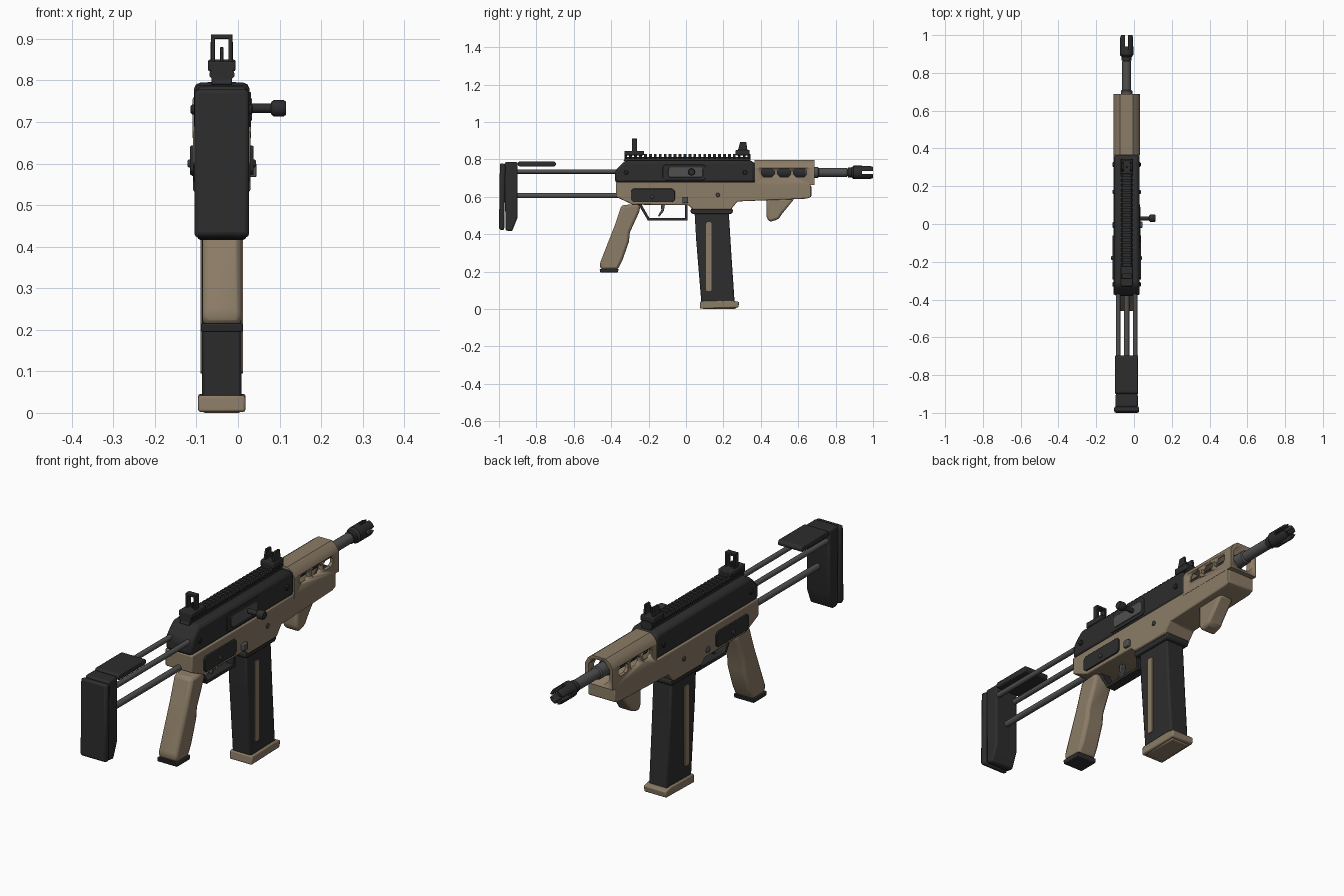
import bpy, bmesh, math
from mathutils import Vector

if "Cube" in bpy.data.objects:
    bpy.data.objects.remove(bpy.data.objects["Cube"])

CX = -0.039  # centre plane of the body


def material(name, rgb):
    m = bpy.data.materials.new(name)
    m.use_nodes = True
    m.diffuse_color = (*rgb, 1)
    bsdf = m.node_tree.nodes["Principled BSDF"]
    bsdf.inputs["Base Color"].default_value = (*rgb, 1)
    bsdf.inputs["Roughness"].default_value = 0.6
    return m


DARK = material("charcoal", (0.026, 0.026, 0.026))
TAN = material("tan", (0.26, 0.20, 0.133))
STEEL = material("steel grey", (0.08, 0.08, 0.08))


def finish(name, bm, mat, bevel=0.0, segments=2):
    bmesh.ops.recalc_face_normals(bm, faces=bm.faces)
    mesh = bpy.data.meshes.new(name)
    bm.to_mesh(mesh)
    bm.free()
    mesh.materials.append(mat)
    ob = bpy.data.objects.new(name, mesh)
    bpy.context.collection.objects.link(ob)
    bpy.ops.object.select_all(action='DESELECT')
    ob.select_set(True)
    bpy.context.view_layer.objects.active = ob
    bpy.ops.object.shade_smooth_by_angle(angle=math.radians(35))
    if bevel:
        mod = ob.modifiers.new("soft edges", 'BEVEL')
        mod.width, mod.segments = bevel, segments
        mod.limit_method = 'ANGLE'
    return ob


def prism(name, pts, a, b, mat, bevel=0.006, axis='X'):
    """Extrude a (y, z) profile along x, or an (x, z) profile along y."""
    bm = bmesh.new()
    place = (lambda p, t: (t, p[0], p[1])) if axis == 'X' else (lambda p, t: (p[0], t, p[1]))
    face = bm.faces.new([bm.verts.new(place(p, a)) for p in pts])
    ext = bmesh.ops.extrude_face_region(bm, geom=[face])
    step = Vector(place((0, 0), b - a))
    bmesh.ops.translate(bm, vec=step, verts=[v for v in ext["geom"] if isinstance(v, bmesh.types.BMVert)])
    return finish(name, bm, mat, bevel)


def body(name, pts, width, mat, bevel=0.006):
    return prism(name, pts, CX - width / 2, CX + width / 2, mat, bevel)


def box(name, x, y, z, mat, bevel=0.004):
    return prism(name, [(y[0], z[0]), (y[1], z[0]), (y[1], z[1]), (y[0], z[1])], x[0], x[1], mat, bevel)


def lathe(name, pts, centre, mat, axis='Y', sides=20):
    """Turn (distance, radius) pairs around a line along x or y."""
    bm = bmesh.new()
    rings = []
    for d, r in pts:
        ring = []
        for i in range(sides):
            t = math.tau * i / sides
            u, w = r * math.cos(t), r * math.sin(t)
            off = (u, d, w) if axis == 'Y' else (d, u, w)
            ring.append(bm.verts.new(Vector(centre) + Vector(off)))
        rings.append(ring)
    for r0, r1 in zip(rings, rings[1:]):
        for i in range(sides):
            j = (i + 1) % sides
            bm.faces.new((r0[i], r0[j], r1[j], r1[i]))
    bm.faces.new(rings[0])
    bm.faces.new(rings[-1])
    return finish(name, bm, mat)


def cut(target, cutters):
    for c in cutters:
        mod = target.modifiers.new("cut", 'BOOLEAN')
        mod.operation, mod.object, mod.solver = 'DIFFERENCE', c, 'EXACT'
        bpy.context.view_layer.objects.active = target
        bpy.ops.object.modifier_apply(modifier=mod.name)
        bpy.data.objects.remove(c)


def chamfered(x, z, c):
    """Rectangle outline with all four corners cut."""
    return [(x[0] + c, z[0]), (x[1] - c, z[0]), (x[1], z[0] + c), (x[1], z[1] - c),
            (x[1] - c, z[1]), (x[0] + c, z[1]), (x[0], z[1] - c), (x[0], z[0] + c)]


# Stock: butt pad, plate, cheek rest and rods
body("butt_pad", [(-1, 0.425), (-0.972, 0.42), (-0.965, 0.775), (-0.995, 0.78)], 0.132, DARK, 0.01)
body("butt_plate", [(-0.965, 0.42), (-0.93, 0.415), (-0.9, 0.49), (-0.9, 0.785), (-0.97, 0.785)], 0.118, DARK, 0.008)
body("cheek_rest", chamfered((-0.9, -0.695), (0.762, 0.789), 0.009), 0.122, DARK)
for side, name in ((-1, "right"), (1, "left")):
    lathe("upper_rod_" + name, [(-0.91, 0.012), (-0.3, 0.012)], (CX + side * 0.045, 0, 0.735), STEEL, sides=16)
lathe("lower_rod", [(-0.91, 0.014), (-0.3, 0.014)], (CX, 0, 0.607), STEEL, sides=16)

# Receiver
body("upper_receiver", [(-0.38, 0.675), (0.37, 0.675), (0.37, 0.782), (0.34, 0.795), (-0.325, 0.795),
                        (-0.365, 0.755), (-0.38, 0.735)], 0.134, DARK, 0.016)
body("lower_receiver", [(-0.375, 0.678), (-0.375, 0.6), (-0.285, 0.558), (0.015, 0.555), (0.035, 0.532),
                        (0.24, 0.532), (0.275, 0.575), (0.645, 0.59), (0.67, 0.6), (0.67, 0.66),
                        (0.655, 0.668), (0.37, 0.668), (0.37, 0.678)], 0.138, TAN, 0.008)
for side, name in ((-1, "right"), (1, "left")):
    edge = CX + side * 0.067
    span = sorted((edge, edge + side * 0.009))
    prism("side_panel_" + name, chamfered((-0.295, -0.06), (0.572, 0.643), 0.012), *span, DARK, 0.002)
    for k, (y, z, r) in enumerate([(-0.32, 0.73, 0.012), (0.17, 0.61, 0.011), (-0.18, 0.6, 0.01),
                                   (-0.005, 0.585, 0.015), (0.315, 0.73, 0.012)]):
        d = side * (0.079 if k == 2 else 0.072)
        lathe(f"pin_{name}_{k}", [(0, r), (d, r), (d + side * 0.003, r * 0.7)], (CX, y, z),
              DARK if k in (0, 4) else STEEL, 'X', 14)

# Selector lever
box("selector_lever", (0.027, 0.045), (-0.02, 0.012), (0.567, 0.6), STEEL)

# Ejection port, bolt and charging handle
prism("port_frame", chamfered((-0.125, 0.105), (0.688, 0.772), 0.012), CX, CX + 0.07, DARK, 0.002)
prism("bolt_cover", chamfered((-0.095, 0.09), (0.704, 0.756), 0.008), CX, CX + 0.073, STEEL, 0.001)
lathe("charging_handle", [(0, 0.011), (0.118, 0.011), (0.12, 0.016), (0.126, 0.02), (0.148, 0.02), (0.154, 0.016)],
      (CX, 0.03, 0.733), DARK, 'X')

# Top rail with repeated teeth
body("rail_base", [(-0.335, 0.79), (0.345, 0.79), (0.345, 0.812), (-0.325, 0.812)], 0.05, DARK, 0.002)
tooth = prism("rail_teeth", [(CX - 0.03, 0.81), (CX - 0.022, 0.802), (CX + 0.022, 0.802), (CX + 0.03, 0.81),
                             (CX + 0.03, 0.818), (CX + 0.022, 0.829), (CX - 0.022, 0.829), (CX - 0.03, 0.818)],
              -0.33, -0.315, DARK, 0, 'Y')
arr = tooth.modifiers.new("repeat", 'ARRAY')
arr.count, arr.use_relative_offset, arr.use_constant_offset = 26, False, True
arr.constant_offset_displace = (0, 0.0264, 0)

# Rear sight: clamp, open frame and post
box("rear_sight_base", (CX - 0.033, CX + 0.033), (-0.33, -0.225), (0.822, 0.846), DARK)
for side, name in ((-1, "right"), (1, "left")):
    x = CX + side * 0.021
    box("rear_sight_side_" + name, (x - 0.005, x + 0.005), (-0.29, -0.262), (0.84, 0.91), DARK, 0.002)
box("rear_sight_top", (CX - 0.026, CX + 0.026), (-0.29, -0.262), (0.9, 0.911), DARK, 0.002)
box("rear_sight_post", (CX - 0.004, CX + 0.004), (-0.28, -0.27), (0.84, 0.865), DARK, 0.001)

# Front sight: clamp, two ears and post
box("front_sight_base", (CX - 0.033, CX + 0.033), (0.265, 0.34), (0.822, 0.85), DARK)
for side, name in ((-1, "right"), (1, "left")):
    x = CX + side * 0.022
    prism("front_sight_ear_" + name, [(0.275, 0.84), (0.33, 0.84), (0.322, 0.893), (0.29, 0.893)],
          x - 0.005, x + 0.005, DARK, 0.002)
box("front_sight_post", (CX - 0.004, CX + 0.004), (0.3, 0.308), (0.84, 0.88), DARK, 0.001)

# Hollow upper handguard with side openings
x0, x1 = CX - 0.07, CX + 0.07
guard = prism("upper_handguard", [(x0, 0.662), (x1, 0.662), (x1, 0.755), (x1 - 0.014, 0.78), (x1 - 0.036, 0.796),
                                  (x0 + 0.036, 0.796), (x0 + 0.014, 0.78), (x0, 0.755)], 0.365, 0.688, TAN, 0, 'Y')
holes = [prism("hole", chamfered((CX - 0.054, CX + 0.054), (0.674, 0.782), 0.03), 0.38, 0.8, TAN, 0, 'Y')]
for y in (0.438, 0.525, 0.61):
    holes.append(prism("hole", chamfered((y - 0.035, y + 0.035), (0.705, 0.752), 0.014), -0.3, 0.2, TAN, 0))
cut(guard, holes)
lathe("barrel_sleeve", [(0.37, 0.036), (0.64, 0.036)], (CX, 0, 0.73), DARK)

# Barrel and slotted muzzle
lathe("barrel", [(0.36, 0.03), (0.705, 0.03), (0.71, 0.024), (0.86, 0.024), (0.865, 0.02), (0.9, 0.02)],
      (CX, 0, 0.73), STEEL)
muzzle = lathe("muzzle_device", [(0.865, 0.027), (0.885, 0.027), (0.895, 0.036), (0.985, 0.036), (1.0, 0.031)],
               (CX, 0, 0.73), DARK)
cut(muzzle, [lathe("bore", [(0.93, 0.018), (1.1, 0.018)], (CX, 0, 0.73), DARK),
             box("slot", (CX - 0.008, CX + 0.008), (0.94, 1.1), (0.6, 0.9), DARK, 0),
             box("slot", (CX - 0.1, CX + 0.1), (0.94, 1.1), (0.722, 0.738), DARK, 0)])

# Foregrip and pistol grip
body("foregrip", [(0.43, 0.59), (0.43, 0.49), (0.447, 0.465), (0.495, 0.48), (0.515, 0.51), (0.58, 0.59)],
     0.075, TAN, 0.012)
body("pistol_grip", [(-0.345, 0.555), (-0.25, 0.562), (-0.245, 0.53), (-0.3, 0.41), (-0.305, 0.36), (-0.34, 0.26),
                     (-0.365, 0.21), (-0.455, 0.21), (-0.462, 0.24), (-0.38, 0.45)], 0.094, TAN, 0.014)
body("grip_cap", [(-0.462, 0.215), (-0.458, 0.195), (-0.365, 0.195), (-0.36, 0.215)], 0.1, DARK, 0.003)

# Trigger and bent trigger guard
body("trigger_guard", [(-0.255, 0.56), (-0.203, 0.472), (0.008, 0.472), (0.008, 0.56), (-0.006, 0.56),
                       (-0.006, 0.486), (-0.196, 0.486), (-0.238, 0.56)], 0.045, DARK, 0.002)
body("trigger", [(-0.135, 0.565), (-0.112, 0.565), (-0.118, 0.525), (-0.143, 0.493), (-0.15, 0.497), (-0.132, 0.53)],
     0.02, STEEL, 0.002)

# Magazine with collar, stripes and floor plate
body("magazine_collar", chamfered((0.025, 0.25), (0.509, 0.54), 0.008), 0.118, DARK, 0.004)
body("magazine", [(0.045, 0.53), (0.055, 0.36), (0.082, 0.035), (0.26, 0.035), (0.242, 0.3), (0.228, 0.53)],
     0.096, DARK, 0.008)
body("magazine_stripe", chamfered((0.106, 0.137), (0.095, 0.465), 0.006), 0.102, TAN, 0.001)
body("magazine_floor", [(0.073, 0.002), (0.28, 0.007), (0.284, 0.038), (0.24, 0.046), (0.077, 0.042)],
     0.114, TAN, 0.006)
box("magazine_underside", (CX - 0.045, CX + 0.045), (0.09, 0.265), (0, 0.02), TAN)
